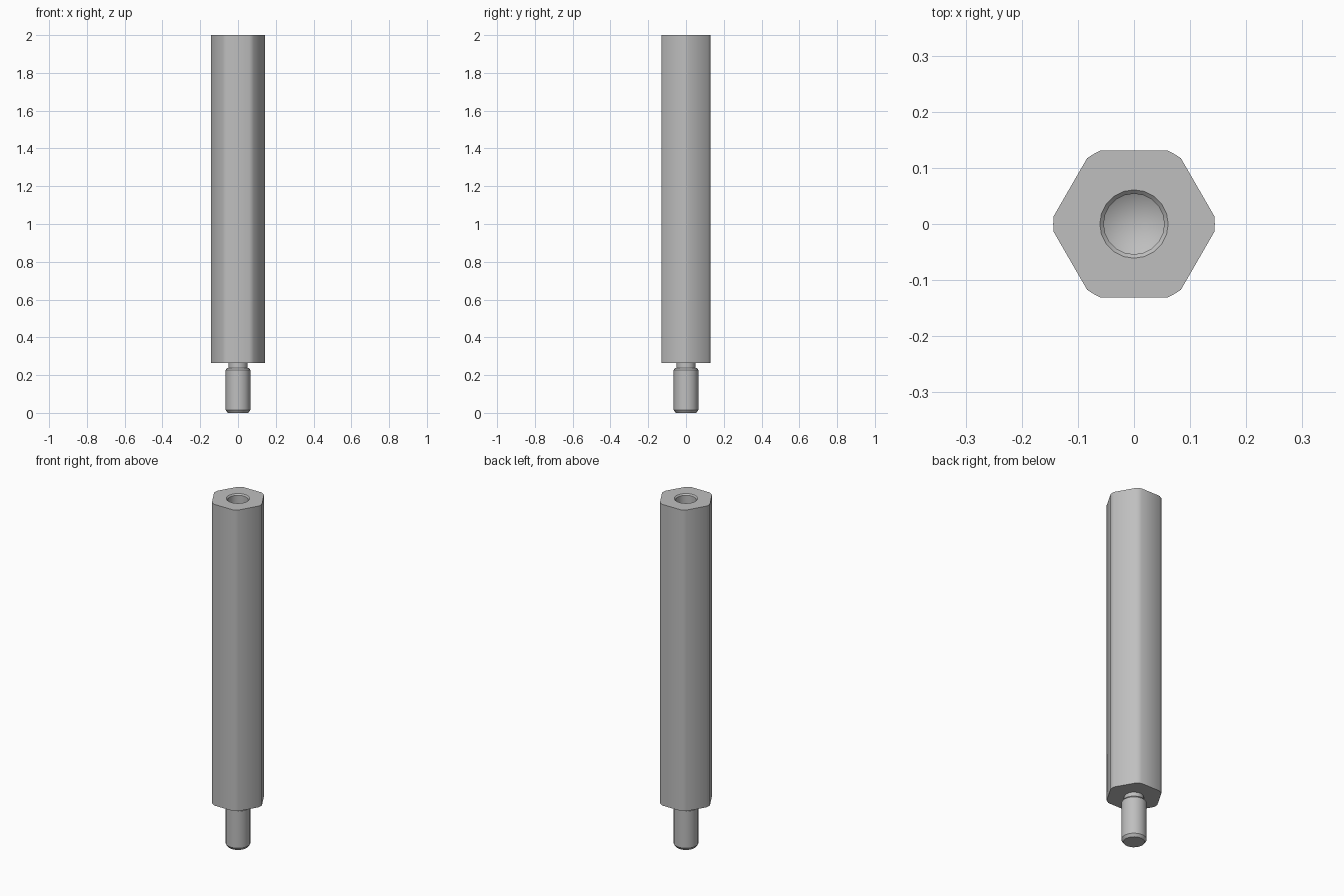
import bpy, bmesh, math

cube = bpy.data.objects.get("Cube")
if cube:
    bpy.data.objects.remove(cube, do_unlink=True)

SIDES = 20

steel = bpy.data.materials.new("brushed_steel_grey")
steel.use_nodes = True
grey = (0.52, 0.52, 0.52, 1)
steel.diffuse_color = grey
steel.node_tree.nodes["Principled BSDF"].inputs["Base Color"].default_value = grey


def ring(bm, radius, z, n=SIDES):
    angles = [math.tau * i / n for i in range(n)]
    return [bm.verts.new((radius * math.cos(a), radius * math.sin(a), z)) for a in angles]


def bridge(bm, low, high):
    for i in range(len(low)):
        j = (i + 1) % len(low)
        bm.faces.new((low[i], low[j], high[j], high[i]))


def loop_edges(bm, loop):
    return [bm.edges.get((v, loop[i - 1])) for i, v in enumerate(loop)]


def finish(bm, name):
    bmesh.ops.recalc_face_normals(bm, faces=bm.faces)
    mesh = bpy.data.meshes.new(name)
    bm.to_mesh(mesh)
    bm.free()
    mesh.materials.append(steel)
    obj = bpy.data.objects.new(name, mesh)
    bpy.context.collection.objects.link(obj)
    bpy.ops.object.select_all(action='DESELECT')
    obj.select_set(True)
    bpy.context.view_layer.objects.active = obj
    bpy.ops.object.shade_smooth_by_angle(angle=math.radians(35))


# Hexagonal body with turned-down corners
bm = bmesh.new()
flat, corner = 0.131, 0.144
half = math.radians(30) - math.acos(flat / corner)
angles = [math.radians(60 * k) + d for k in range(6) for d in (-half, 0, half)]
bottom, top = [[bm.verts.new((corner * math.cos(a), corner * math.sin(a), z)) for a in angles]
               for z in (0.265, 2.0)]
bridge(bm, bottom, top)
bm.faces.new(bottom)

# Blind bore with chamfered mouth and drill-point bottom
bore = [ring(bm, r, z) for r, z in ((0.061, 2.0), (0.054, 1.993), (0.054, 1.58))]
for a, b in zip(bore, bore[1:]):
    bridge(bm, a, b)
tip = bm.verts.new((0, 0, 1.548))
for i, v in enumerate(bore[-1]):
    bm.faces.new((bore[-1][i - 1], v, tip))
bmesh.ops.triangle_fill(bm, use_beauty=True,
                        edges=loop_edges(bm, top) + loop_edges(bm, bore[0]))
finish(bm, "hex_body")

# Stud with chamfered ends and a relief neck
bm = bmesh.new()
profile = ((0.054, 0), (0.065, 0.015), (0.065, 0.228), (0.058, 0.237),
           (0.05, 0.237), (0.05, 0.275))
rings = [ring(bm, r, z) for r, z in profile]
for a, b in zip(rings, rings[1:]):
    bridge(bm, a, b)
bm.faces.new(rings[0])
bm.faces.new(rings[-1])
finish(bm, "threaded_stud")
